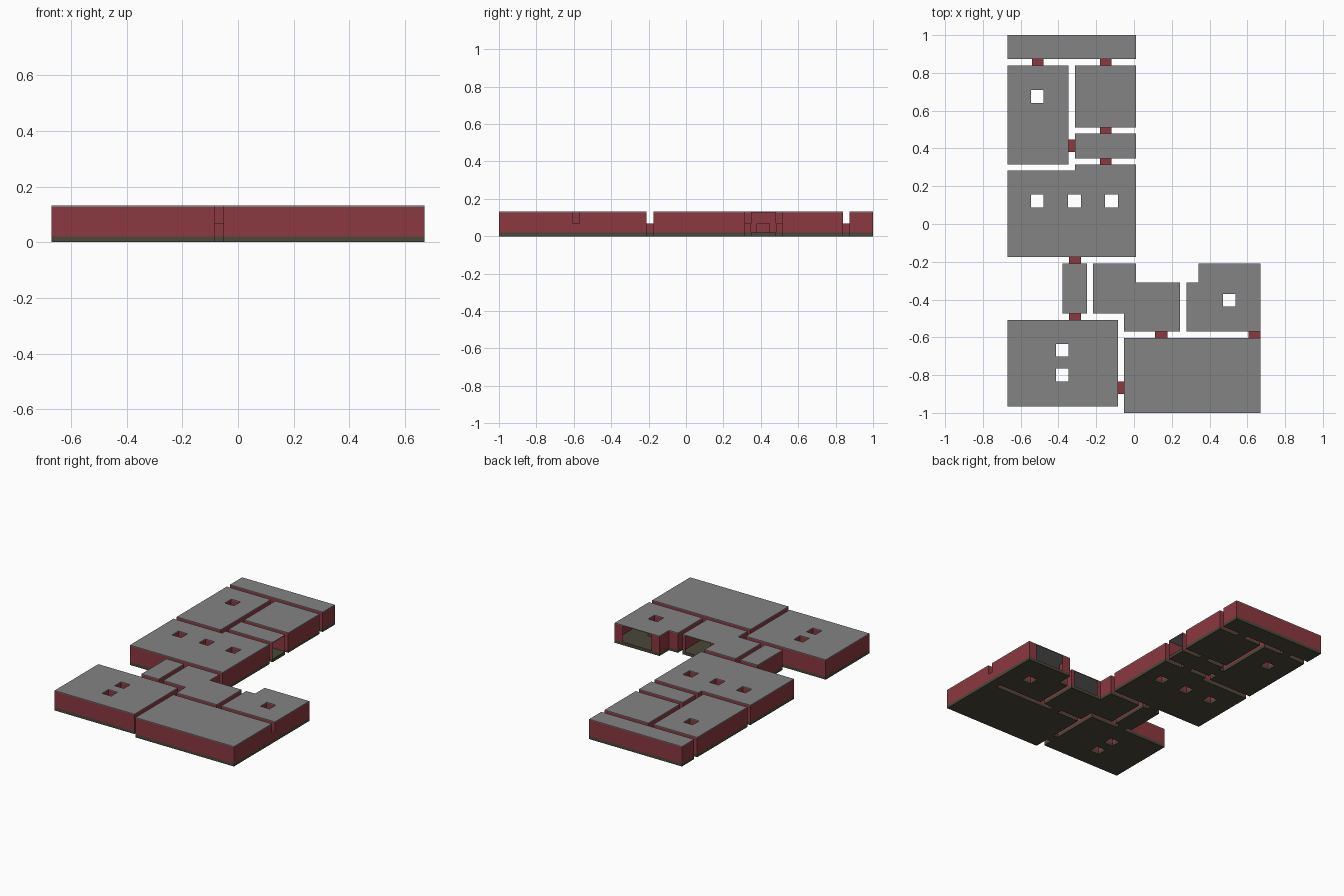
import bpy, bmesh

if "Cube" in bpy.data.objects:
    bpy.data.objects.remove(bpy.data.objects["Cube"])

H, DOOR, FLOOR, CEIL = 0.132, 0.067, 0.02, 0.127


def mat(name, col):
    m = bpy.data.materials.new(name)
    m.diffuse_color = (*col, 1)
    m.use_nodes = True
    m.node_tree.nodes["Principled BSDF"].inputs["Base Color"].default_value = m.diffuse_color
    return m


RED = mat("wall red", (0.26, 0.041, 0.052))
GREY = mat("ceiling grey", (0.23, 0.23, 0.23))
BROWN = mat("floor brown", (0.07, 0.063, 0.04))


def rect(x0, x1, y0, y1):
    return [(x0, y0), (x1, y0), (x1, y1), (x0, y1)]


def finish(bm, name, m):
    me = bpy.data.meshes.new(name)
    bm.to_mesh(me)
    bm.free()
    me.materials.append(m)
    bpy.context.collection.objects.link(bpy.data.objects.new(name, me))


def slab(name, loops, z0, z1, m):
    """Flat plate with an outline and optional square holes."""
    bm = bmesh.new()
    edges = []
    for lp in loops:
        vs = [bm.verts.new((x, y, z0)) for x, y in lp]
        edges += [bm.edges.new((vs[i - 1], vs[i])) for i in range(len(vs))]
    bmesh.ops.triangle_fill(bm, edges=edges, use_beauty=True, normal=(0, 0, 1))
    r = bmesh.ops.extrude_face_region(bm, geom=bm.faces[:], use_keep_orig=True)
    top = [g for g in r["geom"] if isinstance(g, bmesh.types.BMVert)]
    bmesh.ops.translate(bm, verts=top, vec=(0, 0, z1 - z0))
    bmesh.ops.recalc_face_normals(bm, faces=bm.faces[:])
    finish(bm, name, m)


def inside(px, py, b):
    e = 0.002
    return b[0] - e < px < b[1] + e and b[2] - e < py < b[3] + e


def walls(name, loops):
    """Thin walls along each loop, broken by doorways and open fronts."""
    bm = bmesh.new()
    for lp in loops:
        for i, a in enumerate(lp):
            b = lp[(i + 1) % len(lp)]
            k = 0 if abs(a[0] - b[0]) > abs(a[1] - b[1]) else 1
            lo, hi = sorted((a[k], b[k]))
            cuts = {lo, hi}
            for o in corridors + open_fronts:
                cuts |= {c for c in o[2 * k:2 * k + 2] if lo < c < hi}
            cuts = sorted(cuts, reverse=a[k] > b[k])
            for s, t in zip(cuts, cuts[1:]):
                p, q = list(a), list(a)
                p[k], q[k] = s, t
                mid = ((p[0] + q[0]) / 2, (p[1] + q[1]) / 2)
                if any(inside(*mid, o) for o in open_fronts):
                    continue
                z = DOOR if any(inside(*mid, o) for o in corridors) else FLOOR
                bm.faces.new([bm.verts.new(v) for v in
                              ((*p, z), (*q, z), (*q, CEIL), (*p, CEIL))])
    bmesh.ops.remove_doubles(bm, verts=bm.verts[:], dist=1e-5)
    finish(bm, name, RED)


# Low passages between rooms (x0, x1, y0, y1)
corridors = [
    (-.54, -.48, .84, .873), (-.18, -.12, .84, .873), (-.18, -.12, .48, .512),
    (-.18, -.12, .315, .348), (-.348, -.313, .38, .447), (-.345, -.28, -.21, -.175),
    (-.345, -.28, -.507, -.473), (.112, .177, -.603, -.57), (.605, .67, -.603, -.57),
    (-.085, -.052, -.9, -.835)]

# Full-height gaps in outside walls
open_fronts = [(.40, .61, -.211, -.209), (.04, .22, -.311, -.309), (.009, .011, .348, .48)]


def shaft(cx, cy):
    s = .034
    return rect(cx - s, cx + s, cy - s, cy + s)[::-1]


# Rooms: outline and open square shafts
rooms = {
    "north_hall": (rect(-.67, .01, .873, 1), []),
    "northwest_room": (rect(-.67, -.348, .315, .84), [(-.512, .675)]),
    "northeast_room": (rect(-.313, .01, .512, .84), []),
    "small_lobby": (rect(-.313, .01, .348, .48), []),
    "pillar_room": ([(-.67, -.175), (.01, -.175), (.01, .315), (-.313, .315),
                     (-.313, .282), (-.67, .282)],
                    [(-.512, .122), (-.315, .122), (-.12, .122)]),
    "link_room": (rect(-.378, -.25, -.473, -.21), []),
    "middle_room": ([(-.217, -.473), (-.052, -.473), (-.052, -.57), (.243, -.57),
                     (.243, -.31), (.01, -.31), (.01, -.21), (-.217, -.21)], []),
    "east_room": ([(.277, -.57), (.67, -.57), (.67, -.21), (.342, -.21),
                   (.342, -.31), (.277, -.31)], [(.504, -.404)]),
    "southwest_room": (rect(-.67, -.085, -.965, -.507), [(-.38, -.668), (-.38, -.8)]),
    "southeast_room": (rect(-.052, .67, -1, -.603), []),
}
for name, (outline, shafts) in rooms.items():
    loops = [outline] + [shaft(*c) for c in shafts]
    slab(name + "_floor", loops, 0, FLOOR, BROWN)
    walls(name + "_walls", loops)
    slab(name + "_ceiling", loops, CEIL, H, GREY)

# Passages: floor plate, two side walls and a red lid
for i, (x0, x1, y0, y1) in enumerate(corridors):
    name = f"passage_{i + 1}"
    slab(name + "_floor", [rect(x0, x1, y0, y1)], 0, FLOOR, BROWN)
    bm = bmesh.new()
    lid = [(*p, DOOR) for p in rect(x0, x1, y0, y1)]
    v = [bm.verts.new(p) for p in lid]
    w = [bm.verts.new((p[0], p[1], FLOOR)) for p in lid]
    bm.faces.new(v)
    for a in ((1, 3) if y1 - y0 < x1 - x0 else (0, 2)):
        b = (a + 1) % 4
        bm.faces.new((w[a], w[b], v[b], v[a]))
    finish(bm, name + "_shell", RED)
